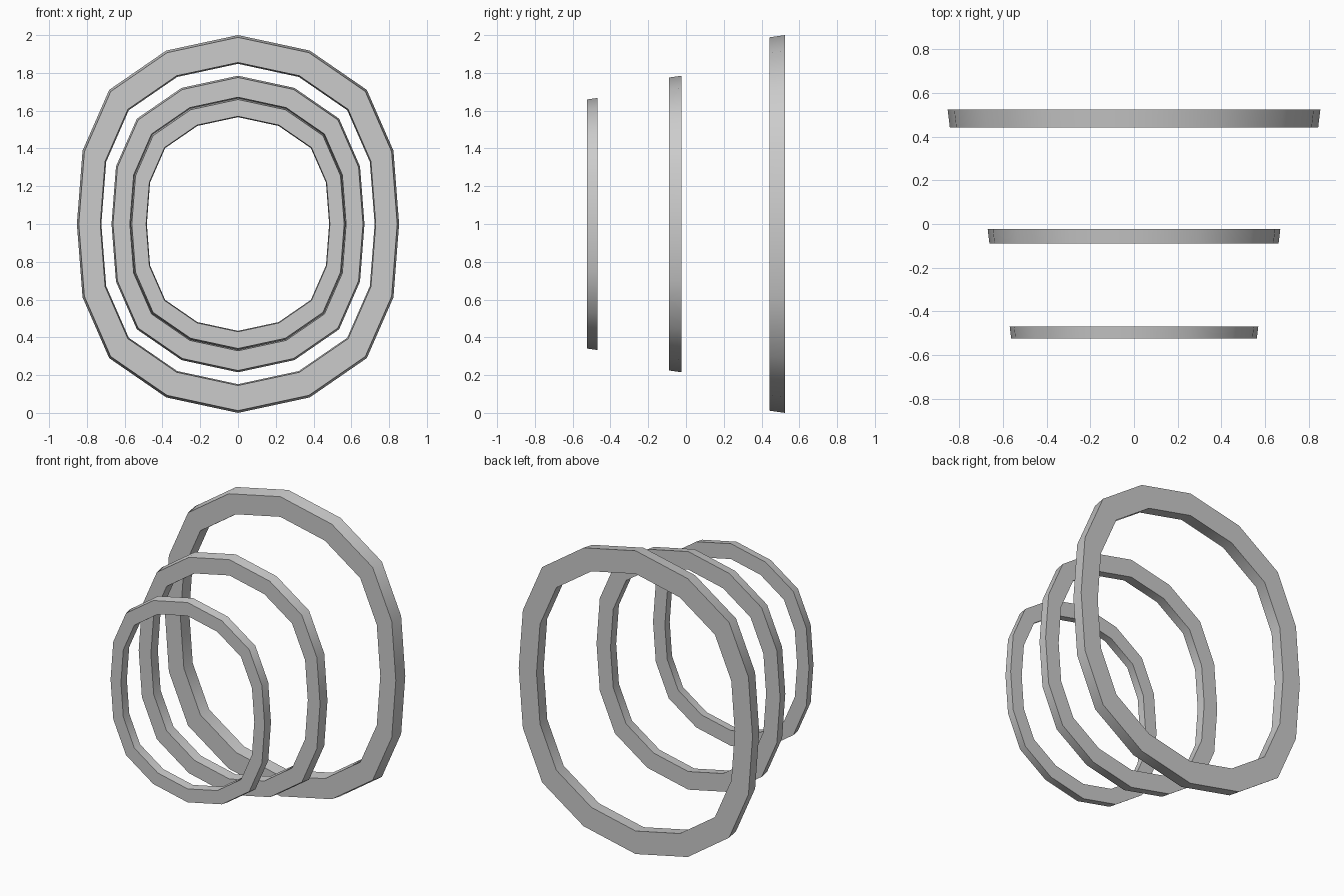
import bpy, bmesh, math

if "Cube" in bpy.data.objects:
    bpy.data.objects.remove(bpy.data.objects["Cube"])

# Quarter outline of the largest ring (x, z from centre), top to side
QUARTER = [(0, 1.0), (0.38, 0.918), (0.682, 0.71), (0.823, 0.388), (0.853, 0)]
right = QUARTER + [(x, -z) for x, z in QUARTER[-2::-1]]
OUTLINE = right + [(-x, z) for x, z in right[-2:0:-1]]

# Cross-section: (outline scale, depth from back), back rim slightly wider
SECTION = [(1.0, 0.0), (0.988, -0.084), (0.855, -0.084), (0.848, 0.0)]


def make_ring(name, size, back_y):
    bm = bmesh.new()
    loops = [[bm.verts.new((x * s * size, back_y + d * size, 1 + z * s * size))
              for x, z in OUTLINE] for s, d in SECTION]
    n = len(OUTLINE)
    for k in range(4):
        a, b = loops[k], loops[(k + 1) % 4]
        for i in range(n):
            j = (i + 1) % n
            bm.faces.new((a[i], a[j], b[j], b[i]))
    bmesh.ops.recalc_face_normals(bm, faces=bm.faces)
    mesh = bpy.data.meshes.new(name)
    bm.to_mesh(mesh)
    bm.free()
    ob = bpy.data.objects.new(name, mesh)
    bpy.context.collection.objects.link(ob)
    # Smooth around the ring, sharp rims
    bpy.ops.object.select_all(action='DESELECT')
    ob.select_set(True)
    bpy.context.view_layer.objects.active = ob
    bpy.ops.object.shade_smooth_by_angle(angle=math.radians(40))


# Three concentric rings growing towards the back
make_ring("back_ring", 1.0, 0.525)
make_ring("middle_ring", 0.785, -0.024)
make_ring("front_ring", 0.667, -0.469)
